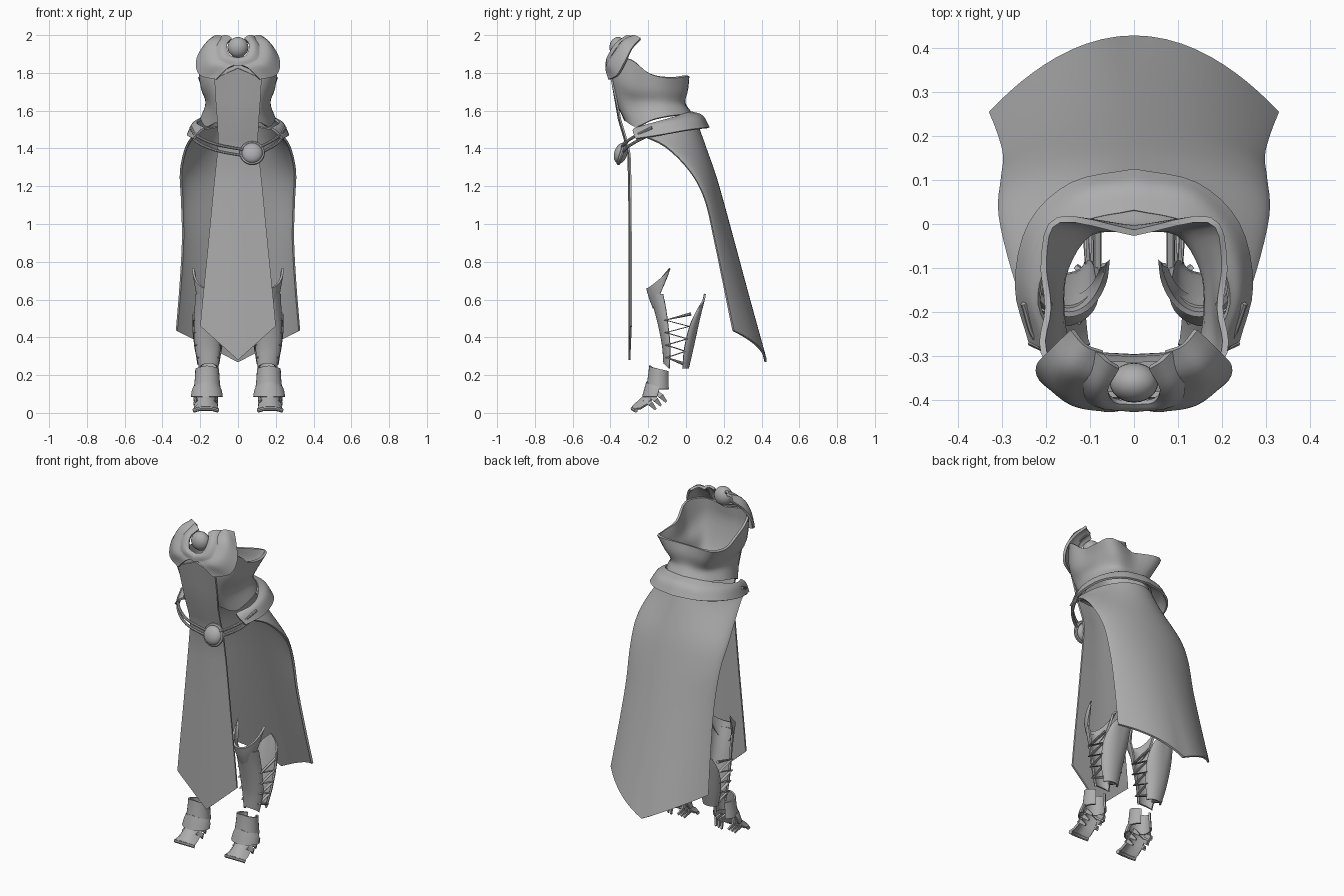
import bpy, math
from mathutils import Vector

if "Cube" in bpy.data.objects:
    bpy.data.objects.remove(bpy.data.objects["Cube"])

grey = bpy.data.materials.new("plain grey")
grey.diffuse_color = (0.42, 0.42, 0.42, 1)
grey.use_nodes = True
grey.node_tree.nodes["Principled BSDF"].inputs["Base Color"].default_value = grey.diffuse_color


def finish(ob, mirror=False, thick=0, offset=0, angle=35, merge=True):
    """Mirror, thicken, apply and shade one part."""
    ob.data.materials.clear()
    ob.data.materials.append(grey)
    if mirror:
        m = ob.modifiers.new("mirror", 'MIRROR')
        m.use_mirror_merge = merge
        m.merge_threshold = 0.0005
    if thick:
        s = ob.modifiers.new("thickness", 'SOLIDIFY')
        s.thickness, s.offset = thick, offset
    bpy.ops.object.select_all(action='DESELECT')
    ob.select_set(True)
    bpy.context.view_layer.objects.active = ob
    bpy.ops.object.convert(target='MESH')
    bpy.ops.object.shade_smooth_by_angle(angle=math.radians(angle))
    return ob


def spline(pts, n):
    """Points along a smooth curve through pts, n per span."""
    p = [Vector(q) for q in pts]
    p = [2 * p[0] - p[1]] + p + [2 * p[-1] - p[-2]]
    out = []
    for i in range(1, len(p) - 2):
        a, b, c, d = p[i - 1:i + 3]
        for k in range(n):
            t = k / n
            out.append(0.5 * (2 * b + (c - a) * t + (2 * a - 5 * b + 4 * c - d) * t * t
                              + (3 * b - a - 3 * c + d) * t ** 3))
    return out + [p[-2]]


def grid(name, rows, **kw):
    w = len(rows[0])
    verts = [tuple(v) for r in rows for v in r]
    faces = [(i * w + j, i * w + j + 1, (i + 1) * w + j + 1, (i + 1) * w + j)
             for i in range(len(rows) - 1) for j in range(w - 1)]
    me = bpy.data.meshes.new(name)
    me.from_pydata(verts, [], faces)
    ob = bpy.data.objects.new(name, me)
    bpy.context.collection.objects.link(ob)
    return finish(ob, **kw)


def loft(name, rows, nu=4, nv=4, **kw):
    """Smooth sheet through a small net of points."""
    rows = [spline(r, nu) for r in rows]
    cols = [spline(c, nv) for c in zip(*rows)]
    return grid(name, list(zip(*cols)), **kw)


def arc_shell(name, rows, half, n=16, back=False, rise=lambda v, s: 0, **kw):
    """Rows of (z, cx, cy, rx, ry) swept through an arc facing front or back."""
    sm = spline([Vector(r) for r in rows], 4)
    d = 1 if back else -1
    out = []
    for i, (z, cx, cy, rx, ry) in enumerate(sm):
        v, row = i / (len(sm) - 1), []
        for j in range(n + 1):
            s = 2 * j / n - 1
            a = math.radians(half) * s
            row.append((cx + rx * math.sin(a), cy + d * ry * math.cos(a), z + rise(v, s)))
        out.append(row)
    return grid(name, out, mirror=True, merge=False, **kw)


def tube(name, paths, radius, **kw):
    cu = bpy.data.curves.new(name, 'CURVE')
    cu.dimensions, cu.bevel_depth, cu.bevel_resolution = '3D', radius, 2
    cu.use_fill_caps = True
    for path in paths:
        sp = cu.splines.new('POLY')
        sp.points.add(len(path) - 1)
        for p, q in zip(sp.points, path):
            p.co = (*q, 1)
    ob = bpy.data.objects.new(name, cu)
    bpy.context.collection.objects.link(ob)
    return finish(ob, **kw)


def ball(name, loc, scale, rot=(0, 0, 0)):
    bpy.ops.mesh.primitive_uv_sphere_add(segments=24, ring_count=14, radius=1, location=loc, rotation=rot)
    ob = bpy.context.object
    ob.name, ob.scale = name, scale
    return finish(ob)


# Bodice: columns from back centre to front centre, each bottom to top
loft("bodice", [
    [(0, .03, 1.58), (0, -.01, 1.64), (0, -.01, 1.71), (0, -.02, 1.765)],
    [(.11, .0, 1.58), (.10, -.02, 1.64), (.13, .0, 1.71), (.17, .01, 1.785)],
    [(.18, -.09, 1.57), (.155, -.10, 1.64), (.175, -.08, 1.71), (.205, -.08, 1.775)],
    [(.19, -.18, 1.55), (.165, -.19, 1.64), (.185, -.19, 1.71), (.195, -.19, 1.795)],
    [(.16, -.26, 1.515), (.15, -.28, 1.64), (.185, -.30, 1.73), (.205, -.29, 1.87)],
    [(.10, -.31, 1.545), (.11, -.35, 1.64), (.13, -.38, 1.77), (.13, -.38, 1.88)],
    [(0, -.32, 1.55), (0, -.36, 1.64), (0, -.39, 1.77), (0, -.385, 1.86)],
], mirror=True, thick=.014)

# Chest plates: outer cup, inner ring and round gem
loft("chest_cup", [
    [(.07, -.29, 1.985), (.11, -.275, 1.995), (.14, -.24, 1.98)],
    [(.09, -.34, 1.96), (.15, -.325, 1.965), (.185, -.285, 1.93)],
    [(.10, -.375, 1.91), (.165, -.365, 1.90), (.217, -.32, 1.86)],
    [(.08, -.41, 1.86), (.14, -.405, 1.84), (.20, -.36, 1.79)],
    [(.02, -.415, 1.84), (.06, -.42, 1.82), (.115, -.405, 1.765)],
], mirror=True, thick=.014, merge=False)
loft("gem_collar", [
    [(.035, -.325, 1.98), (.06, -.31, 1.995), (.085, -.285, 1.99)],
    [(.06, -.37, 1.945), (.085, -.37, 1.95), (.11, -.355, 1.94)],
    [(.045, -.40, 1.89), (.07, -.41, 1.885), (.095, -.405, 1.865)],
    [(0, -.405, 1.875), (0, -.418, 1.86), (0, -.42, 1.835)],
], mirror=True, thick=.014)
ball("gem", (0, -.36, 1.935), (.055, .045, .055))

# Front panel: one long tabard, pointed at top and bottom
tabard = [(1.77, .125, -.395, .055), (1.65, .118, -.368, .02), (1.55, .11, -.347, 0),
          (1.45, .105, -.317, 0), (1.37, .11, -.298, 0), (1.2, .128, -.293, 0),
          (.9, .157, -.292, 0), (.6, .187, -.292, 0), (.46, .2, -.292, -.18)]
grid("tabard", [[(w * f, y - .008 * (1 - f), z + dz * (1 - f)) for f in (0, .33, .67, 1)]
                for z, w, y, dz in tabard], mirror=True, thick=.01)

# Flared hip belt: open at the front
loft("hip_belt", [
    [(0, .03, 1.59), (0, .085, 1.57), (0, .12, 1.51)],
    [(.12, .0, 1.583), (.13, .06, 1.56), (.14, .09, 1.507)],
    [(.195, -.09, 1.555), (.215, -.04, 1.545), (.235, -.0, 1.495)],
    [(.215, -.18, 1.53), (.24, -.16, 1.52), (.265, -.14, 1.47)],
    [(.175, -.27, 1.505), (.2, -.28, 1.49), (.235, -.265, 1.45)],
], mirror=True, thick=.012)

# Cords and medallion
cords = []
for dz in (0, -.032):
    cords.append(spline([(-.25, -.18, 1.51 + dz), (-.215, -.27, 1.465 + dz),
                         (-.11, -.335, 1.42 + dz), (.05, -.35, 1.39 + dz)], 6))
    cords.append(spline([(.25, -.18, 1.51 + dz), (.215, -.27, 1.465 + dz),
                         (.16, -.32, 1.43 + dz), (.09, -.345, 1.395 + dz)], 6))
tube("belt_cords", cords, .008)
tilt = (math.radians(72), 0, 0)
ball("medallion", (.075, -.345, 1.375), (.056, .056, .035), tilt)
bpy.ops.mesh.primitive_torus_add(location=(.075, -.34, 1.375), rotation=tilt, major_radius=.056,
                                 minor_radius=.011, major_segments=32, minor_segments=8)
bpy.context.object.name = "medallion_rim"
finish(bpy.context.object)

# Cape: (edge x, y, z), (centre y, z), flat arcs becoming pointed at the hem
cape = [((.225, -.25, 1.475), (.06, 1.52)), ((.272, -.11, 1.41), (.11, 1.38)),
        ((.302, .02, 1.28), (.152, 1.26)), ((.297, .10, 1.13), (.19, 1.13)),
        ((.292, .15, .92), (.25, .91)), ((.305, .20, .68), (.328, .62)),
        ((.325, .25, .435), (.422, .27))]
flat = [spline([(*e, 0) for e, c in cape], 4), spline([(0, *c, 0) for e, c in cape], 4)]
rows = []
for i, (e, c) in enumerate(zip(*flat)):
    t, row = i / (len(flat[0]) - 1), []
    for j in range(15):
        s = math.sin(math.pi / 2 * j / 14)
        f = (max(0, 1 - s * s)) ** (.5 + .5 * t)
        g = f * (1 - t) + (1 - s) * t
        row.append((e[0] * s, e[1] + (c[1] - e[1]) * f, e[2] + (c[2] - e[2]) * g))
    rows.append(row)
grid("cape", rows, mirror=True, thick=.012)

# Greaves: shin plate, winged knee plate, calf plate
shin = [(.235, .155, -.085, .047, .03), (.35, .16, -.08, .064, .042),
        (.45, .158, -.088, .07, .052), (.55, .155, -.10, .07, .065), (.63, .152, -.115, .07, .075)]
calf = [(.235, .155, -.02, .045, .03), (.35, .16, -.01, .066, .048),
        (.48, .157, .02, .076, .05), (.58, .152, .06, .062, .04)]
arc_shell("shin_plate", shin, 85, thick=.01,
          rise=lambda v, s: .03 * max(0, .3 - v) * (1 - s * s) * 3)
arc_shell("knee_plate", [(.555, .152, -.085, .078, .085), (.6, .15, -.08, .085, .11),
                         (.645, .148, -.07, .09, .135)], 84, n=20, thick=.012,
          rise=lambda v, s: s * s * (.19 - .07 * v) + .015 * (1 - abs(s)) * v)
arc_shell("calf_plate", calf, 88, back=True, thick=.01,
          rise=lambda v, s: .05 * v * v * (1 - abs(s)) - .03 * v * v * abs(s))

# Criss-cross lacing between shin and calf
laces = []
for side in (-1, 1):
    path = []
    for k in range(9):
        z = .26 + .033 * k
        u = (z - .24) / .27
        y = (-.10 - .01 * u) if k % 2 else (-.015 + .04 * u)
        path.append((.157 + side * (.046 + .028 * min(1, u * 1.6)), y, z))
    laces.append(path)
tube("greave_laces", laces, .009, mirror=True, merge=False)

# Ankle cuff and flared instep band
arc_shell("ankle_cuff", [(.235, .163, -.14, .058, .05), (.19, .163, -.143, .06, .053),
                         (.125, .163, -.147, .066, .06)], 150, n=20, thick=.01,
          rise=lambda v, s: .015 * (1 - 2 * abs(s)) * (1 - v))
arc_shell("instep_band", [(.135, .165, -.145, .066, .06), (.115, .165, -.15, .075, .065),
                          (.085, .165, -.16, .08, .068)], 95, n=16, thick=.01,
          rise=lambda v, s: .03 * (1 - abs(s)) * (1 - v))

# Pointed foot plate with claw straps on both sides
foot = [(-.185, .118, .052, .035), (-.22, .09, .056, .045), (-.255, .058, .06, .035),
        (-.285, .03, .064, .012)]
grid("foot_plate", [[(.17 + w * s, y + .015 * s * s, z - d * s * s) for s in (-1, -.6, -.2, .2, .6, 1)]
                    for y, z, w, d in foot], mirror=True, thick=.012, merge=False)
for k in range(3):
    y, z = -.215 + .028 * k, .045 + .02 * k
    for side, word in ((-1, "inner"), (1, "outer")):
        x = .17 + side * .054
        grid(f"{word}_claw_strap_{k + 1}",
             [[(x - side * .01, y - .012, z + .02), (x - side * .01, y + .012, z + .03)],
              [(x + side * .006, y + .018, z - .005), (x + side * .006, y + .038, z + .012)],
              [(x - side * .012, y + .05, z - .03), (x - side * .012, y + .058, z - .022)]],
             mirror=True, thick=.01, merge=False)
# Sole edge under the toes
tube("toe_edge", [[(.105, -.265, .012), (.14, -.282, .022), (.2, -.282, .022), (.235, -.265, .012)]],
     .011, mirror=True, merge=False)
